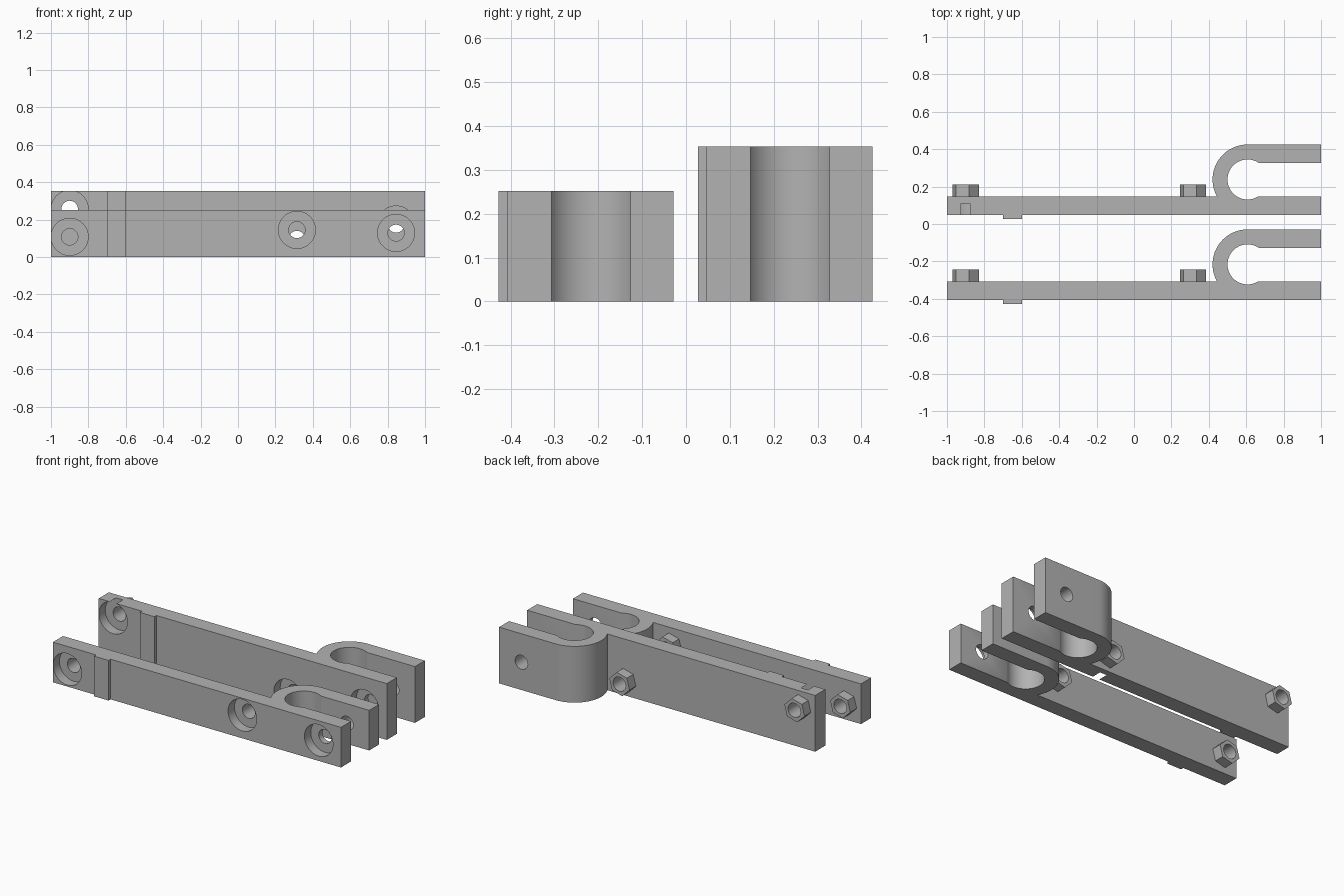
import bpy
import bmesh
import math
from mathutils import Matrix

cube = bpy.data.objects.get("Cube")
if cube:
    bpy.data.objects.remove(cube, do_unlink=True)

grey = bpy.data.materials.new("plain grey")
grey.use_nodes = True
grey.diffuse_color = (0.45, 0.45, 0.45, 1)
grey.node_tree.nodes["Principled BSDF"].inputs["Base Color"].default_value = (0.45, 0.45, 0.45, 1)

THICK = 0.1                 # plate thickness
BOSS_LENGTH = 0.063
BORE_DEPTH = 0.063
LOOP_X, LOOP_Y = 0.607, 0.191
INNER, OUTER = 0.107, 0.187
ARM_IN, ARM_OUT = 0.28, LOOP_Y + OUTER


def finish(name, bm):
    """Turn a bmesh into an object."""
    bmesh.ops.recalc_face_normals(bm, faces=bm.faces)
    mesh = bpy.data.meshes.new(name)
    bm.to_mesh(mesh)
    bm.free()
    mesh.materials.append(grey)
    obj = bpy.data.objects.new(name, mesh)
    bpy.context.collection.objects.link(obj)
    return obj


def arc(radius, start, end, steps=32):
    angles = [start + (end - start) * i / steps for i in range(steps + 1)]
    return [(LOOP_X + radius * math.cos(a), LOOP_Y + radius * math.sin(a)) for a in angles]


def rod(name, x, z, radius, y0, y1, sides=48, turn=0.0):
    """Cylinder or prism running along y."""
    bm = bmesh.new()
    place = (Matrix.Translation((x, (y0 + y1) / 2, z))
             @ Matrix.Rotation(turn, 4, 'Y') @ Matrix.Rotation(math.pi / 2, 4, 'X'))
    bmesh.ops.create_cone(bm, cap_ends=True, segments=sides, radius1=radius,
                          radius2=radius, depth=y1 - y0, matrix=place)
    return finish(name, bm)


def cut(obj, cutter):
    cutter.hide_render = True
    mod = obj.modifiers.new("cut", 'BOOLEAN')
    mod.operation = 'DIFFERENCE'
    mod.solver = 'EXACT'
    mod.object = cutter
    bpy.context.view_layer.objects.active = obj
    bpy.ops.object.modifier_apply(modifier=mod.name)


def smooth(obj):
    bpy.ops.object.select_all(action='DESELECT')
    obj.select_set(True)
    bpy.context.view_layer.objects.active = obj
    bpy.ops.object.shade_smooth_by_angle(angle=math.radians(30))


def profile():
    """Plan outline: flat plate with a rib, curling back into a spring arm."""
    low = math.asin((THICK - LOOP_Y) / INNER)
    high = math.asin((ARM_IN - LOOP_Y) / INNER)
    root = math.pi - math.asin((THICK - LOOP_Y) / OUTER)
    points = [(-1, 0), (-0.7, 0), (-0.7, -0.02), (-0.6, -0.02), (-0.6, 0), (1, 0), (1, THICK)]
    points += arc(INNER, 2 * math.pi + low, high, 48)
    points += [(1, ARM_IN), (1, ARM_OUT)]
    points += arc(OUTER, math.pi / 2, root)
    return points + [(-1, THICK)]


def bracket(side, front_y, height, holes):
    # Plate, rib and curled arm in one extrusion
    bm = bmesh.new()
    face = bm.faces.new([bm.verts.new((x, y + front_y, 0)) for x, y in profile()])
    extruded = bmesh.ops.extrude_face_region(bm, geom=[face])
    top = [v for v in extruded["geom"] if isinstance(v, bmesh.types.BMVert)]
    bmesh.ops.translate(bm, verts=top, vec=(0, 0, height))
    body = finish(side + "_bracket", bm)

    # Counterbored screw holes, with hex bosses behind the first two
    parts = [body]
    back_y = front_y + THICK
    for i, (x, z) in enumerate(holes):
        bore = rod("bore_cutter", x, z, 0.099, front_y - 0.05, front_y + BORE_DEPTH)
        hole = rod("hole_cutter", x, z, 0.044, front_y - 0.1, front_y + 0.45, 32)
        cut(body, bore)
        cut(body, hole)
        if i < 2:
            boss = rod(f"{side}_hex_boss_{i + 1}", x, z, 0.0725, back_y,
                       back_y + BOSS_LENGTH, 6, math.radians(15))
            cut(boss, hole)
            parts.append(boss)
        for helper in (bore, hole):
            bpy.data.objects.remove(helper, do_unlink=True)
    for part in parts:
        smooth(part)


bracket("front", -0.407, 0.252, [(-0.9, 0.108), (0.315, 0.145), (0.845, 0.129)])
bracket("back", 0.047, 0.353, [(-0.9, 0.257), (0.315, 0.096), (0.845, 0.174)])
